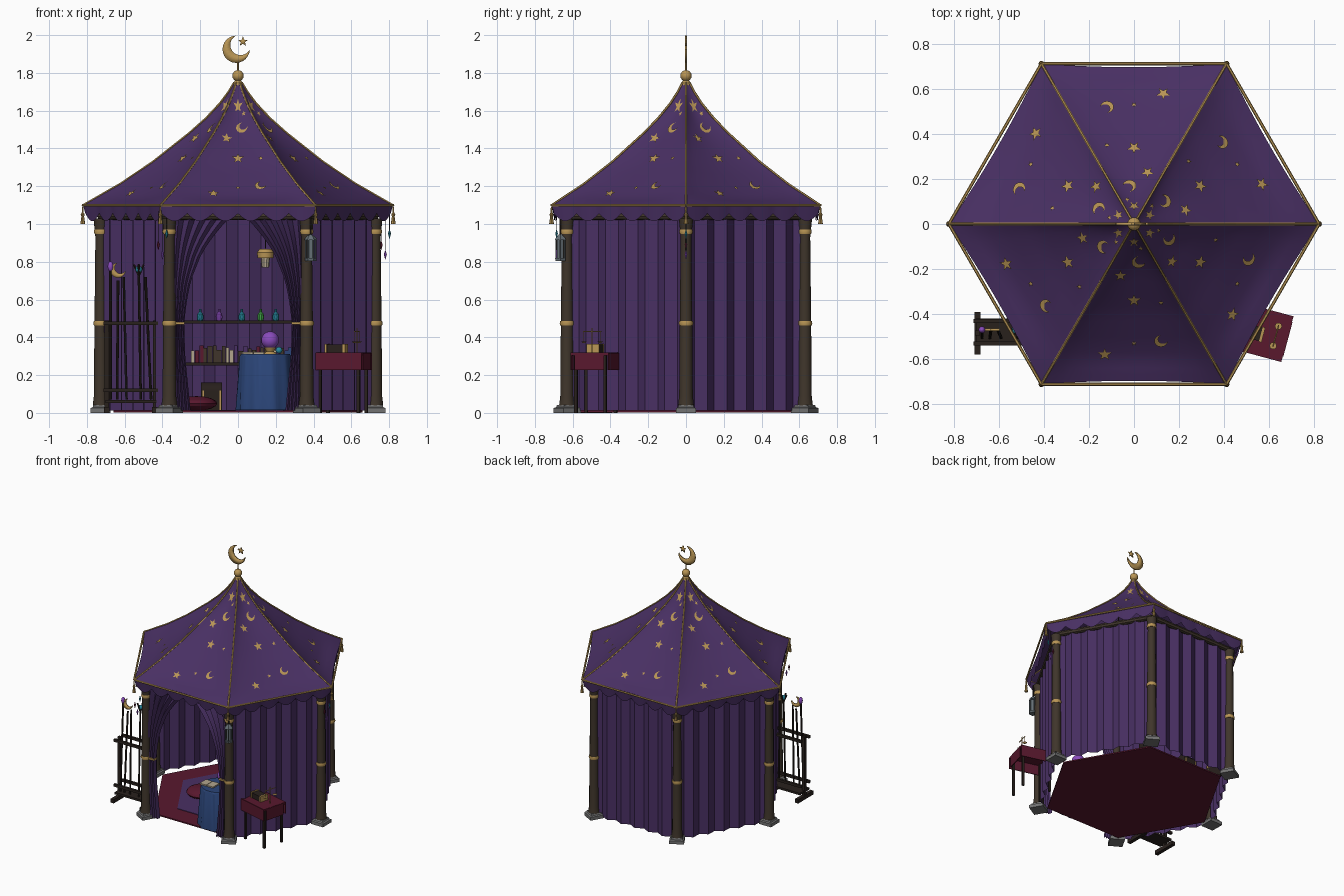
import bpy, math, random
from math import sin, cos, pi, radians
from mathutils import Vector, Matrix

if "Cube" in bpy.data.objects:
    bpy.data.objects.remove(bpy.data.objects["Cube"])
random.seed(4)

def mat(name, r, g, b):
    m = bpy.data.materials.new(name)
    m.diffuse_color = (r, g, b, 1)
    m.use_nodes = True
    m.node_tree.nodes["Principled BSDF"].inputs["Base Color"].default_value = m.diffuse_color
    return m
PURPLE = mat("purple_cloth", .066, .029, .125)
GOLD = mat("gold", .48, .30, .09)
WOOD = mat("post_wood", .05, .036, .024)
DARK = mat("dark_wood", .022, .015, .012)
STONE = mat("stone", .17, .17, .17)
RED = mat("red_cloth", .10, .009, .027)
BLUE = mat("blue_cloth", .024, .06, .19)
STEEL = mat("steel", .13, .16, .18)
TEAL = mat("teal_glass", .02, .25, .35)
VIOLET = mat("violet_glass", .25, .07, .5)
GREEN = mat("green_glass", .05, .35, .06)
CREAM = mat("paper", .45, .38, .27)

def mesh(name, verts, faces, m, M=None):
    me = bpy.data.meshes.new(name)
    me.from_pydata([tuple((M @ Vector(v)) if M else v) for v in verts], [], faces)
    me.materials.append(m)
    o = bpy.data.objects.new(name, me)
    bpy.context.collection.objects.link(o)
    return o

def grid(name, f, nu, nv, m):
    v = [f(i, j) for j in range(nv + 1) for i in range(nu + 1)]
    w = nu + 1
    return mesh(name, v, [(j*w+i, j*w+i+1, (j+1)*w+i+1, (j+1)*w+i) for j in range(nv) for i in range(nu)], m)

def lathe(name, prof, n, loc, m, M=None, turn=0):
    v = [(r*cos(2*pi*i/n+turn), r*sin(2*pi*i/n+turn), z) for r, z in prof for i in range(n)]
    f = [(j*n+i, j*n+(i+1) % n, (j+1)*n+(i+1) % n, (j+1)*n+i) for j in range(len(prof)-1) for i in range(n)]
    f += [tuple(range(n))[::-1], tuple(range((len(prof)-1)*n, len(prof)*n))]
    return mesh(name, v, f, m, Matrix.Translation(loc) @ (M or Matrix()))

def ball(name, loc, r, m, n=16, sz=1):
    return lathe(name, [(r*max(.02, sin(pi*k/8)), -r*sz*cos(pi*k/8)) for k in range(9)], n, loc, m)

def rod(name, a, b, r, m, n=8):
    a, b = Vector(a), Vector(b)
    return lathe(name, [(r, 0), (r, (b-a).length)], n, a, m, (b-a).to_track_quat('Z', 'Y').to_matrix().to_4x4())

def box(name, loc, size, m, rz=0):
    x, y, z = [s/2 for s in size]
    v = [(i, j, k) for k in (-z, z) for i, j in ((-x, -y), (x, -y), (x, y), (-x, y))]
    f = [(3, 2, 1, 0), (4, 5, 6, 7), (0, 1, 5, 4), (1, 2, 6, 5), (2, 3, 7, 6), (3, 0, 4, 7)]
    return mesh(name, v, f, m, Matrix.Translation(loc) @ Matrix.Rotation(rz, 4, 'Z'))

def interp(pts, x):
    for (a, p), (b, q) in zip(pts, pts[1:]):
        if x <= b:
            return p + (q-p)*(x-a)/(b-a)
    return pts[-1][1]

def star2d(s):
    p = [(0, 0)] + [(s*(1, .42)[i % 2]*cos(pi/2+i*pi/5), s*(1, .42)[i % 2]*sin(pi/2+i*pi/5)) for i in range(10)]
    return p, [(0, 1+i, 1+(i+1) % 10) for i in range(10)]

def moon2d(s, n=18):
    p = []
    for c, r, a in ((0, 1, 44.7), (.45, .75, 69.6)):
        for i in range(n+1):
            t = radians(a+(360-2*a)*i/n)
            x, y = c+r*cos(t), r*sin(t)
            p.append((s*(x-y)*.707, s*(x+y)*.707))
    return p, [(i, i+1, n+2+i, n+1+i) for i in range(n)]

def upright(name, shape, loc, th):
    p, f = shape
    o = mesh(name, [(loc[0]+x, loc[1], loc[2]+y) for x, y in p], f, GOLD)
    md = o.modifiers.new("thick", 'SOLIDIFY')
    md.thickness, md.offset = th, 0

def corner(k, R, z=0):
    return Vector((R*cos(k*pi/3), R*sin(k*pi/3), z))

ROOF = [(.02, 1.75), (.05, 1.70), (.095, 1.64), (.17, 1.56), (.26, 1.48), (.45, 1.33), (.62, 1.215), (.82, 1.1)]
DECALS = [("s", 0, .08, .025), ("m", .02, .17, .03), ("s", -.06, .23, .03), ("s", 0, .34, .033), ("s", .12, .35, .014),
          ("s", -.13, .58, .033), ("s", 0, .53, .014), ("m", .12, .52, .03), ("s", .03, .11, .012)]

def roof_height(s, R):  # cloth sags between the ridges; s runs 0..1 across a panel
    sag = .036*max(0, min(1, (R-.02)/.09, (.82-R)/.12))
    return interp(ROOF, R) - sag*max(0, sin(pi*s))**.7

for k in range(6):
    A, B = corner(k, 1), corner(k+1, 1)
    n = (A+B).normalized()
    t = (B-A).normalized()
    # roof panel, scalloped valance and gold trim
    def roof(i, j):
        R = .02+.8*j/20
        pull = .014*sin(pi*i/16)*max(0, j-18)/2
        return A.lerp(B, i/16)*R - n*pull + Vector((0, 0, roof_height(i/16, R)))
    grid("roof_panel", roof, 16, 20, PURPLE)
    def valance(i, j):
        drop = .045+.04*abs(sin(pi*i/8))
        return A.lerp(B, i/48)*(.82-.012*j) - n*.014*sin(pi*i/48) + Vector((0, 0, 1.1-drop*j))
    grid("valance", valance, 48, 1, PURPLE)
    for (r0, z0), (r1, z1) in zip(ROOF, ROOF[1:]):
        rod("ridge_trim", corner(k, r0, z0), corner(k, r1, z1), .006, GOLD, 6)
    rod("eave_trim", corner(k, .822, 1.1), corner(k+1, .822, 1.1), .007, GOLD, 6)
    lathe("corner_tassel", [(.004, .09), (.005, .06), (.011, .05), (.007, .04), (.013, 0)], 8, corner(k, .822, 1.0), GOLD)
    # star and moon decorations laid on the slope
    for kind, u, r, s in DECALS:
        p, f = star2d(s) if kind == "s" else moon2d(s)
        pts = []
        for x, y in p:
            rr = r-y*.85
            q = n*rr + t*(u+x)
            pts.append((q.x, q.y, roof_height((u+x)*.866/rr+.5, rr/.866)+.008))
        mesh("roof_star" if kind == "s" else "roof_moon", pts, f, GOLD)
    # post with stone foot and gold rings
    P = corner(k, .727)
    lathe("post_foot", [(.075, 0), (.075, .025), (.06, .03), (.055, .042)], 4, P, STONE, turn=k*pi/3+pi/4)
    lathe("post", [(.042, .04), (.036, .09), (.033, .47), (.028, .93), (.032, .97), (.038, 1.03)], 12, P, WOOD)
    for z, r in ((.475, .036), (.96, .033)):
        lathe("post_ring", [(r, -.012), (r+.003, 0), (r, .012)], 12, P+Vector((0, 0, z)), GOLD)
    rod("top_beam", corner(k, .727, 1.04), corner(k+1, .727, 1.04), .02, WOOD)
    # pleated wall, left open at the front
    if k != 4:
        def wall(i, j):
            return A.lerp(B, i/12)*.724 + n*(.016, -.016)[i % 2] + Vector((0, 0, .012+1.02*j))
        grid("wall_panel", wall, 12, 1, PURPLE)

# tied-back entrance curtains
EDGE = [(0, .25), (.3, .28), (.48, .285), (.6, .27), (.7, .25), (.85, .19), (.95, .12), (1.04, .04)]
for s in (-1, 1):
    def curtain(i, j):
        z = .012+1.02*j/20
        return (s*(.345+(interp(EDGE, z)-.345)*i/10), -.63+(.016, -.016)[i % 2], z)
    grid("curtain", curtain, 10, 20, PURPLE)
    box("curtain_tie", (s*.312, -.63, .475), (.06, .036, .014), GOLD)

# finial
lathe("finial_base", [(.03, 1.70), (.022, 1.75), (.014, 1.765)], 12, (0, 0, 0), GOLD)
ball("finial_ball", (0, 0, 1.785), .03, GOLD)
rod("finial_spike", (0, 0, 1.8), (0, 0, 1.86), .005, GOLD)
upright("finial_moon", moon2d(.072), (-.01, 0, 1.925), .012)
upright("finial_star", star2d(.028), (.026, 0, 1.966), .01)

# floor, rug and cushion
lathe("floor", [(.66, .002), (.66, .012)], 6, (0, 0, 0), RED)
lathe("rug_center", [(.48, .012), (.48, .016)], 6, (0, 0, 0), PURPLE)
ball("cushion", (-.22, -.14, .05), .11, RED, sz=.35)

# back shelf with books and bottles
for z in (.26, .48):
    box("shelf_board", (0, .52, z), (.66, .12, .016), DARK)
for x in (-.33, .33):
    box("shelf_side", (x, .52, .26), (.02, .12, .5), DARK)
x = -.25
while x < .27:
    w, h = random.uniform(.018, .03), random.uniform(.06, .09)
    box("book", (x+w/2, .51, .268+h/2), (w-.002, .08, h), random.choice((RED, BLUE, WOOD, CREAM, PURPLE)))
    x += w
for x, m in ((-.2, TEAL), (-.1, VIOLET), (.02, TEAL), (.12, GREEN), (.2, TEAL)):
    lathe("bottle", [(.015, 0), (.018, .02), (.015, .036), (.006, .045), (.007, .062)], 10, (x, .5, .488), m)
box("chest", (-.14, .42, .065), (.11, .09, .1), DARK)
lathe("chest_lid", [(.045, -.055), (.045, .055)], 12, (-.14, .42, .115), DARK, Matrix.Rotation(pi/2, 4, 'Y'))
for x in (-.185, -.095):
    box("chest_band", (x, .42, .066), (.008, .096, .106), GOLD)

# draped round table with crystal ball, book and orb
v = [(.145+r*(1+a*cos(10*t))*cos(t), -.44+r*(1+a*cos(10*t))*sin(t), z)
     for r, z, a in ((.001, .312, 0), (.128, .312, 0), (.135, .3, .01), (.152, .014, .04)) for t in [2*pi*i/60 for i in range(60)]]
mesh("blue_tablecloth", v, [(j*60+i, j*60+(i+1) % 60, j*60+60+(i+1) % 60, j*60+60+i) for j in range(3) for i in range(60)], BLUE)
lathe("crystal_stand", [(.035, .312), (.02, .325), (.03, .345)], 12, (.17, -.42, 0), GOLD)
ball("crystal_ball", (.17, -.42, .385), .047, VIOLET, 24)
ball("small_orb", (.217, -.47, .332), .018, TEAL)
for s in (-1, 1):
    box("open_book_page", (.08+s*.03, -.47, .317), (.057, .08, .01), CREAM)

# hanging lamp
rod("lamp_cord", (.145, 0, .87), (.145, 0, 1.54), .003, DARK)
lathe("lamp_shade", [(.042, .82), (.044, .85), (.03, .868)], 12, (.145, 0, 0), GOLD)
lathe("lamp_glass", [(.02, .77), (.024, .82)], 10, (.145, 0, 0), CREAM)

# lantern on the front right post
L = Vector((.385, -.665, 0))
lathe("lantern_cap", [(.034, .915), (.03, .925), (.008, .945)], 6, L, STEEL)
lathe("lantern_glass", [(.02, .82), (.02, .915)], 6, L, STEEL)
lathe("lantern_base", [(.03, .805), (.032, .82)], 6, L, STEEL)
for i in range(6):
    d = Vector((.027*cos(i*pi/3), .027*sin(i*pi/3), 0))
    rod("lantern_bar", L+d+Vector((0, 0, .815)), L+d+Vector((0, 0, .92)), .004, STEEL, 6)
rod("lantern_hook", L+Vector((0, 0, .94)), L+Vector((0, 0, 1.04)), .004, DARK)

# hanging charms at the right and front left corners
for cx, cy in ((.78, 0), (-.40, -.685)):
    for i, (m, z) in enumerate(((RED, .89), (VIOLET, .84), (TEAL, .95))):
        x = cx+(i-1)*.022
        rod("charm_string", (x, cy, z), (x, cy, 1.07), .0015, DARK, 4)
        lathe("charm_crystal", [(.001, -.028), (.008, 0), (.001, .022)], 6, (x, cy, z), m)

# small display table, turned toward the viewer
T = Matrix.Translation((.557, -.478, 0)) @ Matrix.Rotation(radians(-15), 4, 'Z')
def tbox(name, loc, size, m):
    box(name, T @ Vector(loc), size, m, radians(-15))
tbox("red_table_top", (0, 0, .312), (.257, .205, .014), RED)
for s in (-1, 1):
    tbox("red_cloth_flap", (0, s*.102, .272), (.257, .006, .09), RED)
    tbox("red_cloth_end", (s*.128, 0, .272), (.006, .16, .09), RED)
    for q in (-1, 1):
        tbox("red_table_leg", (s*.105, q*.08, .155), (.016, .016, .31), DARK)
    tbox("casket_band", (-.035+s*.05, -.01, .343), (.012, .068, .044), GOLD)
    pan = T @ Vector((.075, s*.045, .37))
    lathe("scale_pan", [(.006, 0), (.016, .008)], 10, pan, GOLD)
    rod("scale_chain", pan, pan+Vector((0, 0, .06)), .0015, GOLD, 4)
tbox("casket", (-.035, -.01, .341), (.11, .062, .04), DARK)
rod("scale_post", T @ Vector((.075, 0, .32)), T @ Vector((.075, 0, .45)), .003, GOLD)
rod("scale_beam", T @ Vector((.075, -.05, .43)), T @ Vector((.075, .05, .43)), .003, GOLD)

# staff rack on the left
for x in (-.695, -.44):
    box("rack_foot", (x, -.485, .015), (.028, .19, .03), DARK)
    box("rack_post", (x, -.485, .25), (.022, .022, .48), DARK)
for z in (.12, .475):
    box("rack_rail", (-.567, -.53, z), (.29, .018, .02), DARK)
    box("rack_back_rail", (-.567, -.43, z), (.29, .018, .02), DARK)
box("rack_tray", (-.567, -.48, .06), (.27, .12, .016), DARK)
STAFFS = ((-.675, -.675, .77), (-.64, -.635, .70), (-.59, -.605, .72), (-.515, -.525, .74), (-.46, -.49, .72))
for x0, x1, h in STAFFS:
    rod("staff", (x0, -.505, .07), (x1, -.47, h), .007, DARK)
ball("violet_staff_head", (-.675, -.47, .775), .015, VIOLET, sz=1.8)
upright("staff_moon", moon2d(.04), (-.635, -.47, .755), .012)
ball("teal_staff_head", (-.525, -.47, .76), .018, TEAL)
for i in range(4):
    d = Vector((.026*cos(i*pi/2), .026*sin(i*pi/2), 0))
    rod("staff_claw", Vector((-.525, -.47, .725)), Vector((-.525, -.47, .785))+d, .006, DARK, 6)

bpy.ops.object.select_all(action='SELECT')
bpy.context.view_layer.objects.active = bpy.data.objects["floor"]
bpy.ops.object.shade_smooth_by_angle(angle=radians(30))
